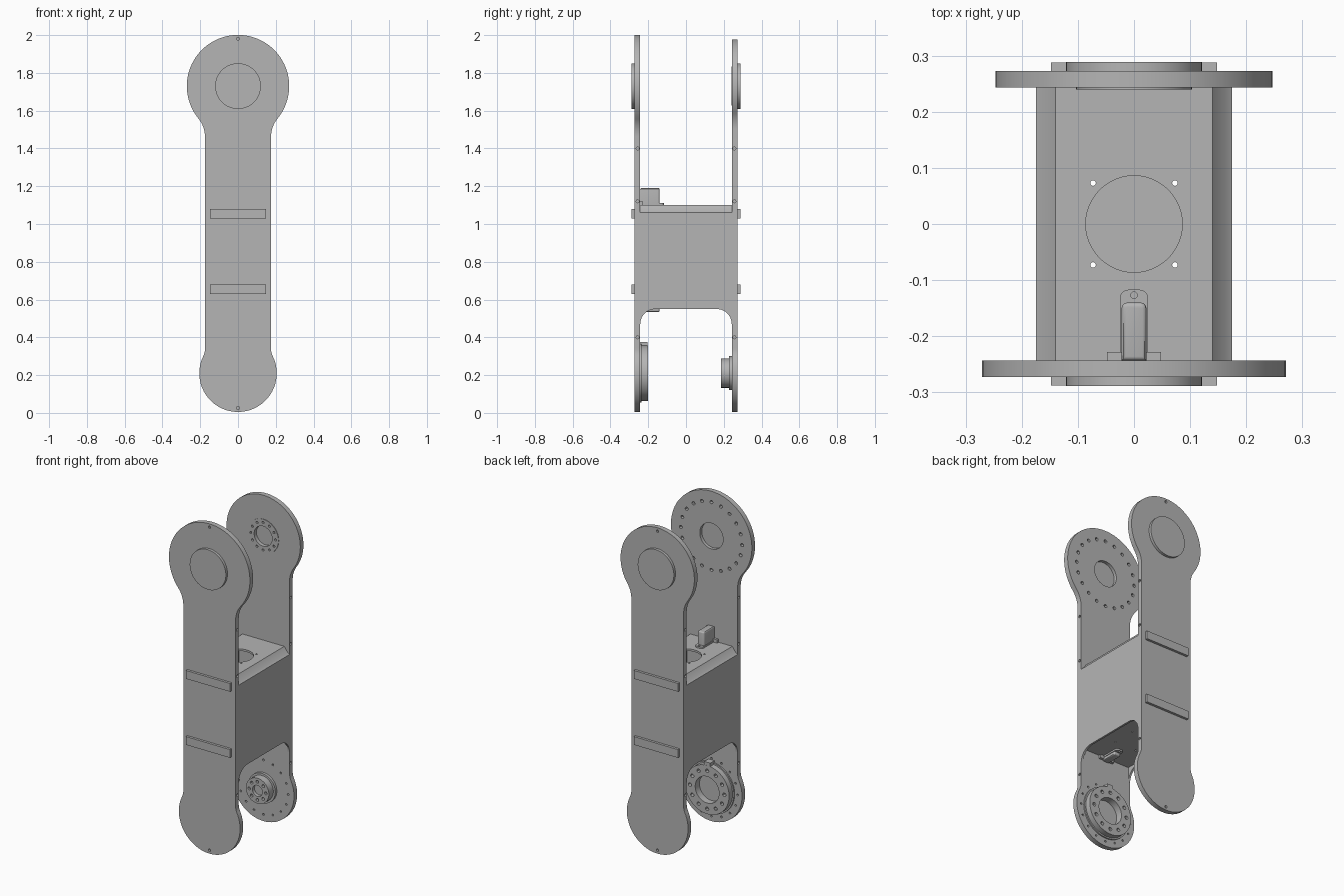
import bpy, bmesh
from math import sin, cos, pi, atan2, sqrt, radians

cube = bpy.data.objects.get("Cube")
if cube:
    bpy.data.objects.remove(cube, do_unlink=True)

grey = bpy.data.materials.new("plain grey")
grey.use_nodes = True
grey.diffuse_color = (0.46, 0.46, 0.46, 1)
grey.node_tree.nodes["Principled BSDF"].inputs["Base Color"].default_value = (0.46, 0.46, 0.46, 1)

HALF = 0.175               # half width of the arm
INNER, OUTER = 0.243, 0.273  # side plate faces, measured from the middle
TOP_Z, LOW_Z = 1.73, 0.21  # joint axes
parts = []


def place(axis, u, v, t):
    """Profile (u, v) at depth t along the axis."""
    return {"X": (t, u, v), "Y": (u, t, v), "Z": (u, v, t)}[axis]


def add_prism(bm, pts, axis, a, b):
    low = [bm.verts.new(place(axis, u, v, a)) for u, v in pts]
    high = [bm.verts.new(place(axis, u, v, b)) for u, v in pts]
    bm.faces.new(low)
    bm.faces.new(high[::-1])
    for i in range(len(pts)):
        j = (i + 1) % len(pts)
        bm.faces.new((low[j], low[i], high[i], high[j]))


def finish(name, bm):
    bmesh.ops.recalc_face_normals(bm, faces=bm.faces)
    mesh = bpy.data.meshes.new(name)
    bm.to_mesh(mesh)
    bm.free()
    mesh.materials.append(grey)
    obj = bpy.data.objects.new(name, mesh)
    bpy.context.collection.objects.link(obj)
    parts.append(obj)
    return obj


def prism(name, pts, axis, a, b, rim=0):
    """Extruded profile; rim rounds the outline of the end at b."""
    bm = bmesh.new()
    add_prism(bm, pts, axis, a, b)
    if rim:
        k = "XYZ".index(axis)
        edges = [e for e in bm.edges if all(abs(v.co[k] - b) < 1e-5 for v in e.verts)]
        bmesh.ops.bevel(bm, geom=edges, offset=rim, segments=3, profile=0.5, affect="EDGES")
    return finish(name, bm)


def arc(cu, cv, r, start, end, n):
    return [(cu + r * cos(start + (end - start) * i / n),
             cv + r * sin(start + (end - start) * i / n)) for i in range(n + 1)]


def circle(cu, cv, r, n=48):
    return arc(cu, cv, r, 0, 2 * pi, n)[:-1]


def rect(u0, u1, v0, v1):
    return [(u0, v0), (u1, v0), (u1, v1), (u0, v1)]


def ring(cz, radius, n, r):
    """Centres and size of a ring of screw holes."""
    return [(u, v, r) for u, v in circle(0, cz, radius, n)]


def cut(obj, holes, axis, a, b):
    """Subtract round holes (u, v, r) running from a to b."""
    bm = bmesh.new()
    for u, v, r in holes:
        add_prism(bm, circle(u, v, r, 48 if r > 0.02 else 12), axis, a, b)
    cutter = finish("cutter", bm)
    parts.remove(cutter)
    cutter.hide_render = True
    mod = obj.modifiers.new("holes", "BOOLEAN")
    mod.operation, mod.solver, mod.object = "DIFFERENCE", "EXACT", cutter
    graph = bpy.context.evaluated_depsgraph_get()
    result = bpy.data.meshes.new_from_object(obj.evaluated_get(graph))
    obj.modifiers.clear()
    obj.data = result
    bpy.data.objects.remove(cutter, do_unlink=True)


def round_end(r, fillet):
    """Right half of a rounded end, from the tip up to the neck."""
    rise = sqrt((r + fillet) ** 2 - (HALF + fillet) ** 2)
    t = atan2(rise, HALF + fillet)
    return (arc(0, 0, r, -pi / 2, t, 28)
            + arc(HALF + fillet, rise, fillet, t + pi, pi, 10)[1:])


def plate_outline(top_r):
    low = [(x, LOW_Z + z) for x, z in round_end(0.205, 0.09)]
    high = [(x, TOP_Z - z) for x, z in round_end(top_r, 0.15)]
    right = low + high[::-1]
    return right + [(-x, z) for x, z in right[-2:0:-1]]


# Side plates with joint caps and outer ribs
plates = {}
for side, s, top_r in (("front", -1, 0.271), ("back", 1, 0.247)):
    plate = prism(side + "_plate", plate_outline(top_r), "Y", s * INNER, s * OUTER, 0.006)
    plates[side] = plate
    prism(side + "_joint_cap", circle(0, TOP_Z, 0.121, 64), "Y", s * 0.268, s * 0.289, 0.002)
    for label, z in (("upper", 1.055), ("lower", 0.655)):
        prism(f"{side}_{label}_rib", rect(-0.148, 0.148, z - 0.025, z + 0.025),
              "Y", s * 0.268, s * 0.288)
    # Pin holes at both tips and along the narrow edges
    cut(plate, [(0, TOP_Z + top_r - 0.02, 0.008), (0, 0.026, 0.008)], "Y", s * 0.262, s * 0.3)
    for x in (-1, 1):
        cut(plate, [(s * 0.256, z, 0.008) for z in (0.4, 1.12, 1.4)], "X", x * 0.16, x * 0.2)

# Screw holes and bearing seats on the inner faces
front_holes = ring(TOP_Z, 0.205, 20, 0.01) + ring(LOW_Z, 0.175, 16, 0.006)
cut(plates["front"], front_holes + [(0, TOP_Z, 0.078)], "Y", -0.262, -0.2)
back_holes = ring(TOP_Z, 0.083, 12, 0.007) + ring(LOW_Z, 0.165, 16, 0.006)
cut(plates["back"], back_holes + [(0, TOP_Z, 0.06)], "Y", 0.2, 0.262)
hub = prism("upper_hub_ring", circle(0, TOP_Z, 0.103), "Y", 0.245, 0.24)
cut(hub, ring(TOP_Z, 0.083, 12, 0.007) + [(0, TOP_Z, 0.06)], "Y", 0.2, 0.26)

# Large bearing at the lower front joint
bearing = prism("lower_front_bearing", circle(0, LOW_Z, 0.147, 64), "Y", -0.245, -0.202, 0.003)
cut(bearing, [(0, LOW_Z, 0.08)], "Y", -0.3, -0.1)
cut(bearing, ring(LOW_Z, 0.115, 12, 0.011), "Y", -0.225, -0.1)
prism("bearing_flange", circle(0, LOW_Z, 0.156, 64), "Y", -0.245, -0.235)
prism("bearing_key", rect(-0.02, 0.02, LOW_Z + 0.14, LOW_Z + 0.166), "Y", -0.245, -0.203)
cut(parts[-2], [(0, LOW_Z, 0.08)], "Y", -0.3, -0.1)

# Small stepped hub at the lower back joint
prism("lower_back_flange", circle(0, LOW_Z, 0.09), "Y", 0.245, 0.228)
boss = prism("lower_back_hub", circle(0, LOW_Z, 0.077), "Y", 0.23, 0.185, 0.003)
cut(boss, ring(LOW_Z, 0.055, 8, 0.009) + [(0, LOW_Z, 0.033)], "Y", 0.205, 0.1)

# Arched side walls
arch = (arc(0.162, 0.47, 0.08, 0, pi / 2, 10) + arc(-0.162, 0.47, 0.08, pi / 2, pi, 10))
wall = [(-INNER, 0.47), (-INNER, 1.06), (INNER, 1.06), (INNER, 0.47)] + arch
for side, s in (("right", -1), ("left", 1)):
    prism(side + "_wall", wall, "X", s * 0.163, s * HALF)

# Folded top shelf with a round opening and screw holes
fold = [(HALF, 1.06), (0.163, 1.068), (0.14, 1.1)]
under = [(0.133, 1.088), (0.16, 1.05)]
half = under[::-1]
shelf_pts = (fold + [(-x, z) for x, z in fold[::-1]]
             + [(-x, z) for x, z in half] + under)
shelf = prism("top_shelf", shelf_pts, "Y", -INNER, INNER)
screws = [(x, y, 0.005) for x in (-0.073, 0.073) for y in (-0.073, 0.073)]
cut(shelf, screws + [(0, 0, 0.086)], "Z", 1, 1.2)

# Floor panel closing the housing
floor = prism("floor_panel", rect(-0.165, 0.165, -INNER, INNER), "Z", 0.562, 0.575)
cut(floor, screws, "Z", 0.5, 0.6)

# Cable connectors: one standing on the shelf, one under the floor
tongue = [(-0.025, -INNER), (0.025, -INNER)] + \
    arc(0.01, -0.132, 0.015, 0, pi / 2, 5) + arc(-0.01, -0.132, 0.015, pi / 2, pi, 5)
body = [(-0.022, -INNER), (0.022, -INNER)] + \
    arc(0.012, -0.15, 0.01, 0, pi / 2, 4) + arc(-0.012, -0.15, 0.01, pi / 2, pi, 4)
for label, base, s, height in (("top", 1.098, 1, 0.092), ("floor", 0.564, -1, 0.03)):
    tab = prism(label + "_connector_base", tongue, "Z", base, base + s * 0.012)
    cut(tab, [(0, -0.127, 0.006)], "Z", base - 0.02, base + 0.03)
    prism(label + "_connector_body", body, "Z", base, base + s * height, 0.007)
    prism(label + "_connector_foot", rect(-0.048, 0.048, -INNER, -0.228), "Z",
          base, base + s * 0.022)

# Smooth the round parts, keep sharp edges
bpy.ops.object.select_all(action="DESELECT")
for obj in parts:
    obj.select_set(True)
bpy.context.view_layer.objects.active = parts[0]
bpy.ops.object.shade_smooth_by_angle(angle=radians(30))
